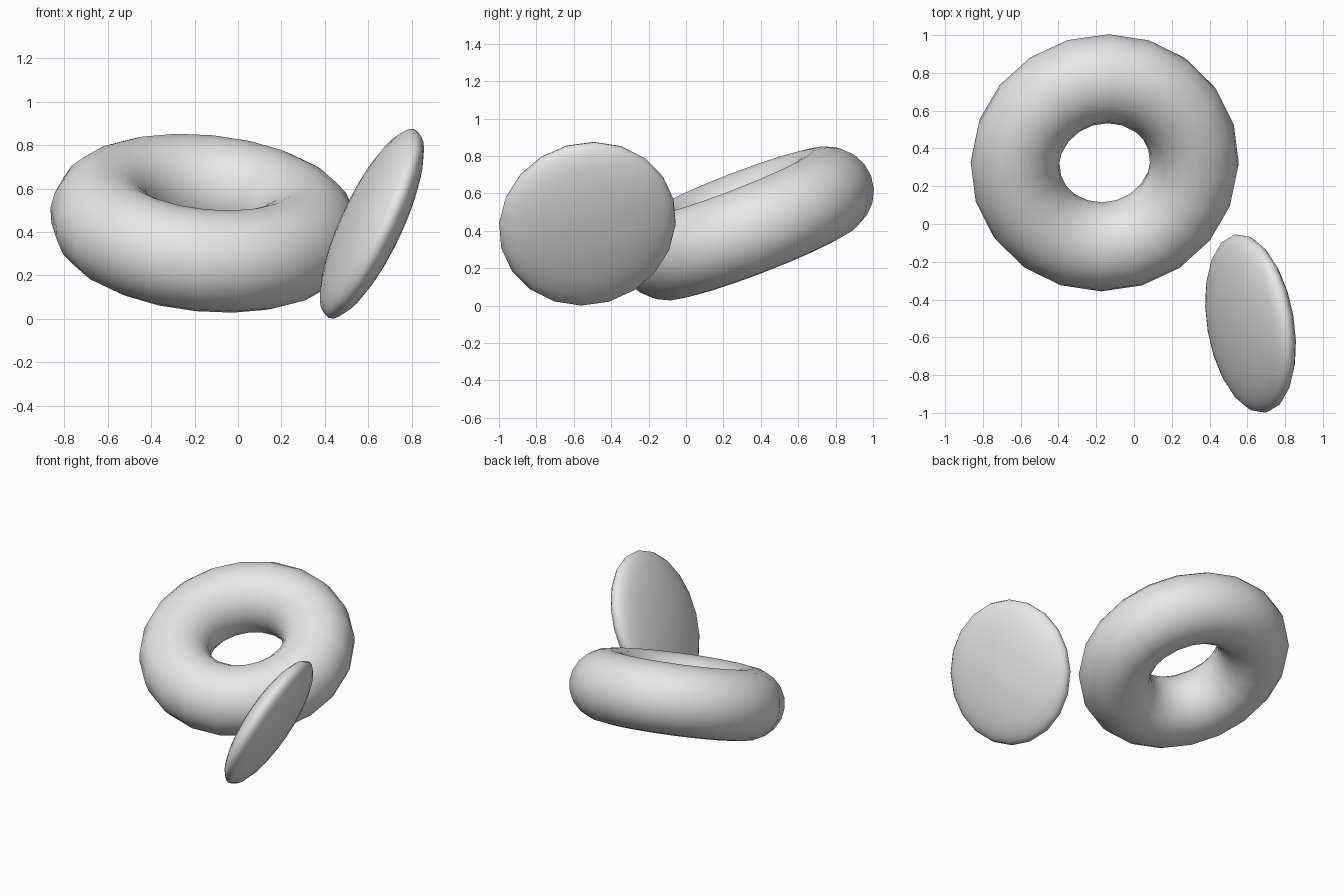
import bpy
from mathutils import Matrix, Vector

if "Cube" in bpy.data.objects:
    bpy.data.objects.remove(bpy.data.objects["Cube"])

grey = bpy.data.materials.new("light_grey")
grey.diffuse_color = (0.8, 0.8, 0.8, 1)
grey.use_nodes = True
grey.node_tree.nodes["Principled BSDF"].inputs["Base Color"].default_value = grey.diffuse_color


def place(name, centre, normal, along, scale=(1, 1, 1)):
    """Tilt the active object so local z is the normal and local y runs along."""
    n = Vector(normal).normalized()
    y = Vector(along)
    y = (y - n * y.dot(n)).normalized()
    x = y.cross(n)
    turn = Matrix((x, y, n)).transposed().to_4x4()
    ob = bpy.context.active_object
    ob.name = name
    ob.data.materials.append(grey)
    ob.data.transform(Matrix.Diagonal((*scale, 1)))
    ob.matrix_world = Matrix.Translation(centre) @ turn
    bpy.ops.object.shade_smooth()


# Tilted ring
bpy.ops.mesh.primitive_torus_add(major_segments=20, minor_segments=20,
                                 major_radius=0.477, minor_radius=0.236)
place("ring", (-0.155, 0.324, 0.44), (0.09, -0.36, 0.929), (0.04, 1, 0.384))

# Flattened ball leaning beside the ring
bpy.ops.mesh.primitive_uv_sphere_add(segments=20, ring_count=20, radius=1)
place("flat_disc", (0.617, -0.527, 0.438), (0.895, 0.15, -0.42),
      (0.198, 0.037, 0.435), (0.479, 0.479, 0.124))
